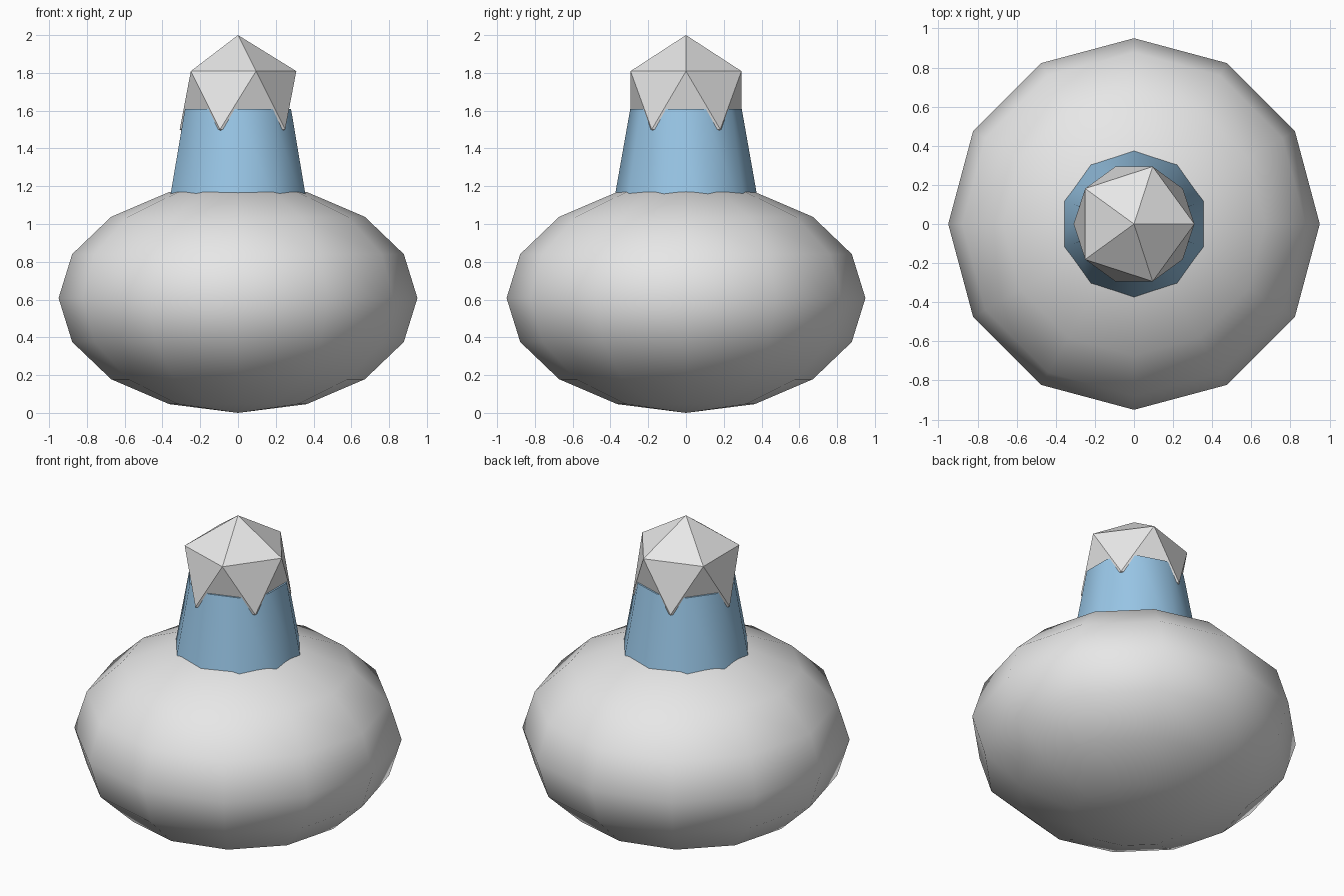
import bpy
import math

if "Cube" in bpy.data.objects:
    bpy.data.objects.remove(bpy.data.objects["Cube"])


def make_material(name, rgb):
    mat = bpy.data.materials.new(name)
    mat.diffuse_color = (*rgb, 1.0)
    mat.use_nodes = True
    mat.node_tree.nodes["Principled BSDF"].inputs["Base Color"].default_value = mat.diffuse_color
    return mat


def finish(name, mat, smooth_angle=None):
    obj = bpy.context.object
    obj.name = name
    obj.data.materials.append(mat)
    bpy.ops.object.transform_apply(location=False, rotation=True, scale=True)
    if smooth_angle is not None:
        bpy.ops.object.shade_smooth_by_angle(angle=math.radians(smooth_angle))
    return obj


grey = make_material("light grey", (0.8, 0.8, 0.8))
blue = make_material("sky blue", (0.33, 0.59, 0.83))

# Squashed round body
bpy.ops.mesh.primitive_uv_sphere_add(segments=12, ring_count=8, radius=0.95,
                                     location=(0, 0, 0.608))
bpy.context.object.scale.z = 0.64
finish("body", grey, 60)

# Tapered neck, its lower end sunk into the body
Z_LOW, Z_HIGH = 1.0, 1.61
bpy.ops.mesh.primitive_cone_add(vertices=10, radius1=0.403, radius2=0.295,
                                depth=Z_HIGH - Z_LOW,
                                location=(0, 0, (Z_LOW + Z_HIGH) / 2))
finish("neck", blue, 60)

# Faceted stopper, an icosahedron with one upper corner towards +x
bpy.ops.mesh.primitive_ico_sphere_add(subdivisions=1, radius=0.345,
                                      location=(0, 0, 1.655))
stopper = bpy.context.object
upper = [v.co for v in stopper.data.vertices if 0.05 < v.co.z < 0.3]
stopper.rotation_euler.z = -math.atan2(upper[0].y, upper[0].x)
finish("stopper", grey)
